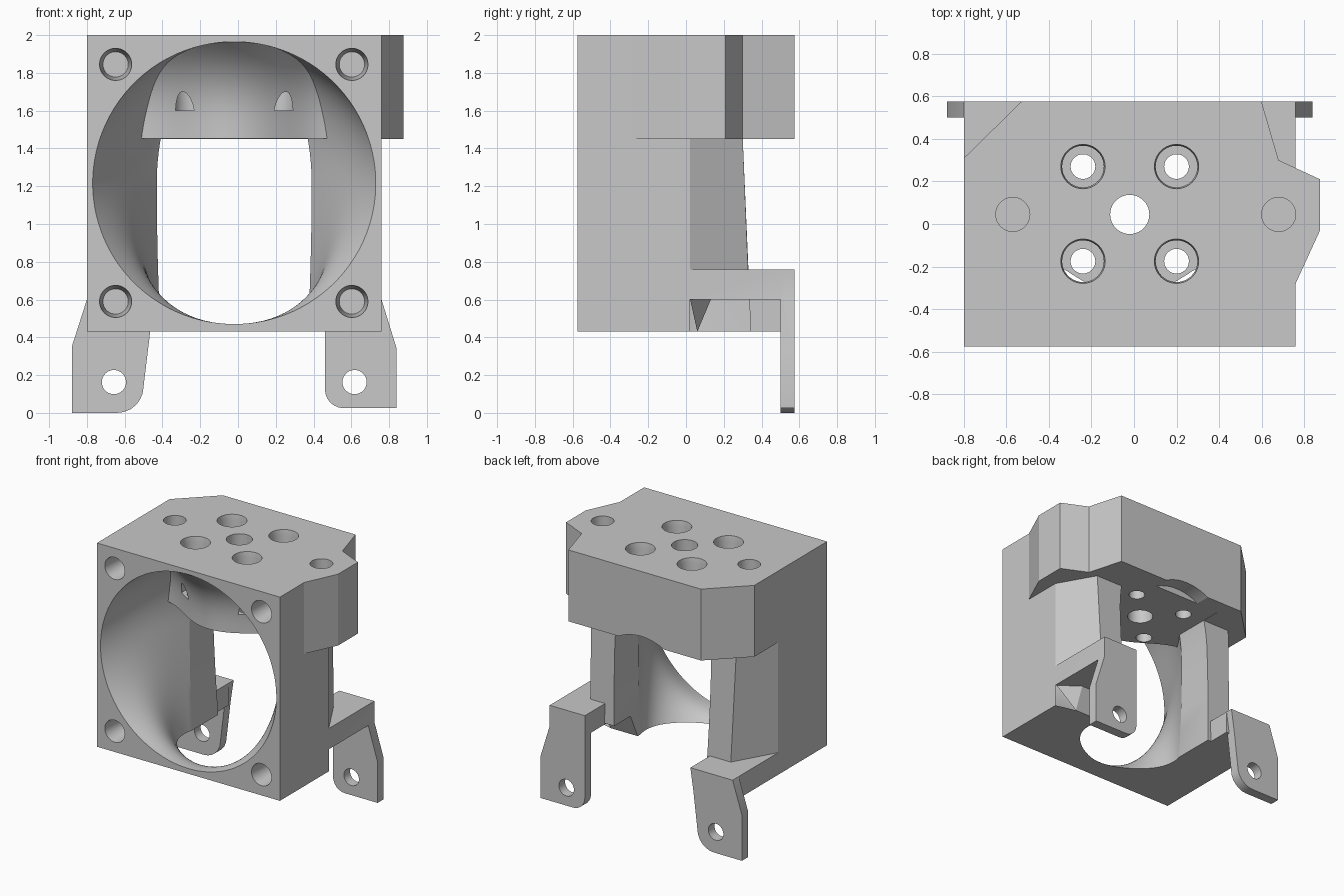
import bpy, bmesh, math

if "Cube" in bpy.data.objects:
    bpy.data.objects.remove(bpy.data.objects["Cube"], do_unlink=True)

CX, CZ = -0.02, 1.215          # fan axis
FRONT, BACK = -0.575, 0.575
SHELF = 1.45                   # underside of the top block

grey = bpy.data.materials.new("plain grey")
grey.use_nodes = True
grey.diffuse_color = (0.58, 0.58, 0.58, 1)
grey.node_tree.nodes["Principled BSDF"].inputs["Base Color"].default_value = (0.58, 0.58, 0.58, 1)


def loft(name, rings):
    """Closed solid skinned through rings of equal length."""
    bm = bmesh.new()
    rows = [[bm.verts.new(p) for p in ring] for ring in rings]
    n = len(rows[0])
    for a, b in zip(rows, rows[1:]):
        for i in range(n):
            j = (i + 1) % n
            bm.faces.new((a[i], a[j], b[j], b[i]))
    bm.faces.new(rows[0])
    bm.faces.new(rows[-1])
    bmesh.ops.recalc_face_normals(bm, faces=bm.faces)
    mesh = bpy.data.meshes.new(name)
    bm.to_mesh(mesh)
    bm.free()
    mesh.materials.append(grey)
    ob = bpy.data.objects.new(name, mesh)
    bpy.context.collection.objects.link(ob)
    return ob


def prism_z(name, pts, z0, z1):
    return loft(name, [[(x, y, z) for x, y in pts] for z in (z0, z1)])


def prism_y(name, pts, y0, y1):
    return loft(name, [[(x, y, z) for x, z in pts] for y in (y0, y1)])


def box(name, x0, x1, y0, y1, z0, z1):
    return prism_z(name, [(x0, y0), (x1, y0), (x1, y1), (x0, y1)], z0, z1)


def circle(x, y, r, n=40):
    return [(x + r * math.cos(2 * math.pi * i / n), y + r * math.sin(2 * math.pi * i / n)) for i in range(n)]


def combine(target, other, operation):
    mod = target.modifiers.new(operation.lower(), "BOOLEAN")
    mod.operation, mod.solver, mod.object = operation, "EXACT", other
    bpy.context.view_layer.objects.active = target
    bpy.ops.object.modifier_apply(modifier=mod.name)
    bpy.data.objects.remove(other, do_unlink=True)


# Fan housing and the top block with its side bulge and chamfers
body = box("fan_mount_body", -0.8, 0.76, FRONT, 0.02, 0.43, 2)
outline = [(-0.8, FRONT), (0.76, FRONT), (0.76, -0.28), (0.875, -0.03), (0.875, 0.21),
           (0.68, 0.30), (0.60, BACK), (-0.53, BACK), (-0.8, 0.31)]
combine(body, prism_z("top_block", outline, SHELF, 2), "UNION")


# Rear pillars, tapered in plan and height; the left one stands on a cut-back foot
def pillar_ring(side, outer, y, z):
    return [(CX + side * dx, yy, z) for dx, yy in ((0.78, 0.02), (outer, y), (0.36, y), (0.36, -0.1), (0.78, -0.1))]


for side, y, z in ((1, 0.335, 0.61), (-1, 0.345, 0.43)):
    outer = 0.78 - 0.16 * (y - 0.02) / 0.28
    combine(body, loft("pillar", [pillar_ring(side, outer, y, z), pillar_ring(side, 0.62, 0.30, SHELF + 0.01)]), "UNION")
combine(body, loft("foot", [pillar_ring(1, 0.62, 0.06, 0.43), pillar_ring(1, 0.62, 0.14, 0.62)]), "UNION")


# Air duct: a circle in front easing into a tall slot behind, narrowing sooner low down
def duct_ring(y, count=96):
    t = min(max((y - FRONT) / 0.6, 0), 1)
    ring = []
    for i in range(count):
        a = 2 * math.pi * (i + 0.5) / count
        c, s = math.cos(a), math.sin(a)
        upper = (s + 1) / 2
        width = 0.41 + 0.34 * (upper * (1 - t ** 2.2) + (1 - upper) * (1 - t) ** 2.2)
        height = 0.75 if s > 0 else 0.745 + 1.8 * t ** 3
        ring.append((CX + width * c, y, CZ + height * s))
    return ring


# Curved deflector wall that closes the upper duct and bulges forward
def deflector_ring(z, count=48):
    lean = 0.25 * ((z - SHELF) / 0.52) ** 3
    xs = [-0.8 + 1.6 * i / count for i in range(count + 1)]
    return [(CX + x, -0.33 + 0.23 * math.tanh(6.3 * x * x) - lean, z) for x in xs] + [(0.8, 0.9, z), (-0.8, 0.9, z)]


duct = loft("duct_cutter", [duct_ring(FRONT - 0.02 + 0.62 * i / 30) for i in range(31)] + [duct_ring(0.45)])
deflector = loft("deflector", [deflector_ring(SHELF + 0.002 + 0.55 * i / 16) for i in range(17)])
combine(duct, deflector, "DIFFERENCE")
combine(body, duct, "DIFFERENCE")


# Bolt holes in the top: centre, four counterbored, two blind
combine(body, prism_z("centre_hole", circle(CX, 0.045, 0.092), 1.3, 2.1), "DIFFERENCE")
for x in (-0.24, 0.20):
    for y in (-0.175, 0.27):
        combine(body, prism_z("bolt_hole", circle(x, y, 0.058), 1.3, 1.7), "DIFFERENCE")
        bore = [[(px, py, z) for px, py in circle(x, y, r)] for r, z in ((0.098, 1.6), (0.098, 1.96), (0.106, 2.01))]
        combine(body, loft("counterbore", bore), "DIFFERENCE")
for x in (-0.57, 0.68):
    combine(body, prism_z("blind_hole", circle(x, 0.045, 0.08), 1.7, 2.1), "DIFFERENCE")

# Tapered corner screw holes in the front
for x in (-0.648, 0.603):
    for z in (0.59, 1.845):
        taper = [[(px, y, pz) for px, pz in circle(x, z, r)]
                 for r, y in ((0.086, FRONT - 0.01), (0.067, FRONT + 0.2))]
        combine(body, loft("screw_hole", taper), "DIFFERENCE")

# Shallow arched relief under the rear edge
combine(body, prism_y("rear_relief", circle(CX, 1.10, 0.40, 64), 0.46, 0.7), "DIFFERENCE")


# Mounting legs: a flat arm and a drilled hanging plate
def leg(name, plate, arm_x, arm_z, hole):
    ob = prism_y(name, plate, 0.5, BACK)
    combine(ob, box("arm", *arm_x, 0.02, 0.52, *arm_z), "UNION")
    combine(ob, prism_y("hole", circle(*hole, 0.064), 0.4, 0.7), "DIFFERENCE")
    return ob


def corner(cx, cz, r, start):
    return [(cx + r * math.cos(math.radians(start + d)), cz + r * math.sin(math.radians(start + d))) for d in range(0, 91, 15)]


left_leg = leg("left_leg",
               [(0.46, 0.76)] + corner(0.56, 0.125, 0.10, 180) + [(0.84, 0.025), (0.84, 0.34), (0.76, 0.6), (0.76, 0.76)],
               (0.46, 0.76), (0.6, 0.76), (0.617, 0.163))
right_leg = leg("right_leg",
                [(-0.8, 0.6), (-0.88, 0.35), (-0.88, 0)] + corner(-0.64, 0.14, 0.14, 270) + [(-0.465, 0.43), (-0.44, 0.6)],
                (-0.8, -0.44), (0.43, 0.6), (-0.657, 0.163))

for ob in (body, left_leg, right_leg):
    bpy.ops.object.select_all(action="DESELECT")
    ob.select_set(True)
    bpy.context.view_layer.objects.active = ob
    bpy.ops.object.shade_smooth_by_angle(angle=math.radians(20))
